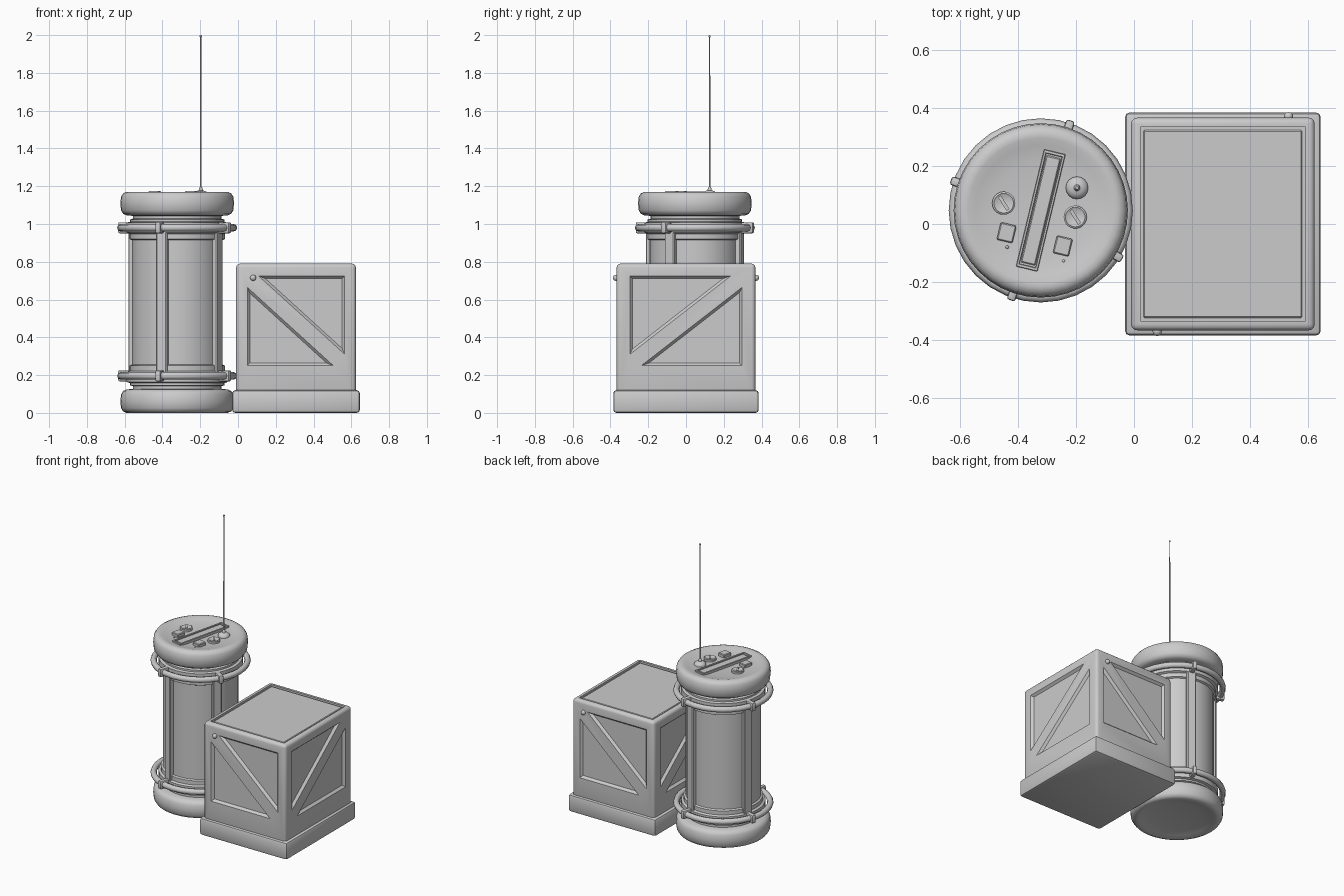
import bpy, bmesh
from math import cos, sin, pi, radians
from mathutils import Matrix, Vector

if "Cube" in bpy.data.objects:
    bpy.data.objects.remove(bpy.data.objects["Cube"])

CX, CY = -0.322, 0.047          # canister axis
KX = 0.307                      # crate centre in x


def finish(name, bm, angle=35):
    bmesh.ops.recalc_face_normals(bm, faces=bm.faces)
    me = bpy.data.meshes.new(name)
    bm.to_mesh(me)
    bm.free()
    ob = bpy.data.objects.new(name, me)
    bpy.context.collection.objects.link(ob)
    bpy.ops.object.select_all(action='DESELECT')
    ob.select_set(True)
    bpy.context.view_layer.objects.active = ob
    if angle:
        bpy.ops.object.shade_smooth_by_angle(angle=radians(angle))
    return ob


def box(bm, size, mat, bevel=0.0, seg=2):
    vs = bmesh.ops.create_cube(bm, size=1, matrix=mat @ Matrix.Diagonal((*size, 1)))['verts']
    if bevel:
        es = list({e for v in vs for e in v.link_edges})
        bmesh.ops.bevel(bm, geom=es, offset=bevel, segments=seg, profile=0.5, affect='EDGES')


def lathe(bm, profile, centre, seg=32):
    rings = []
    for r, z in profile:
        if r == 0:
            rings.append([bm.verts.new((centre[0], centre[1], z))])
        else:
            rings.append([bm.verts.new((centre[0] + r * cos(2 * pi * i / seg),
                                        centre[1] + r * sin(2 * pi * i / seg), z)) for i in range(seg)])
    for a, b in zip(rings, rings[1:]):
        for i in range(seg):
            j = (i + 1) % seg
            f = [a[i % len(a)], a[j % len(a)], b[j % len(b)], b[i % len(b)]]
            bm.faces.new(list(dict.fromkeys(f)))


def move(x, y, z, turn=0.0):
    return Matrix.Translation((x, y, z)) @ Matrix.Rotation(turn, 4, 'Z')


# --- crate plinth
bm = bmesh.new()
box(bm, (0.676, 0.77, 0.12), move(KX, 0, 0.06), 0.016)
finish("crate_plinth", bm)

# --- crate body with recessed triangular panels either side of a diagonal brace
bm = bmesh.new()
box(bm, (0.634, 0.734, 0.72), move(KX, 0, 0.43), 0.02, 3)
body = finish("crate_body", bm, 0)


def panel_cutter(bm, tri, turn, dist, flip):
    a, b, c = [Vector((u * flip, z)) for u, z in tri]
    la, lb, lc = (b - c).length, (c - a).length, (a - b).length
    mid = (a * la + b * lb + c * lc) / (la + lb + lc)
    inr = abs((b - a).cross(c - a)) / (la + lb + lc)
    depth, slope = 0.016, 0.014
    mat = move(KX, 0, 0, turn)
    rings = []
    for d in (-0.01, depth):
        k = (inr - slope * d / depth) / inr
        rings.append([bm.verts.new(mat @ Vector((q.x, -dist + d, q.y)))
                      for q in (mid + (p - mid) * k for p in (a, b, c))])
    bm.faces.new(rings[0])
    bm.faces.new(rings[1])
    for i in range(3):
        j = (i + 1) % 3
        bm.faces.new((rings[0][i], rings[0][j], rings[1][j], rings[1][i]))


bm = bmesh.new()
for n in range(4):
    half, dist, flip = ((0.258, 0.367, 1), (0.297, 0.317, -1))[n % 2]
    lo, hi, g = 0.25, 0.725, 0.06
    panel_cutter(bm, ((-half + g, hi), (half, hi), (half, lo + g)), n * pi / 2, dist, flip)
    panel_cutter(bm, ((-half, hi - g), (-half, lo), (half - g, lo)), n * pi / 2, dist, flip)
box(bm, (0.57, 0.67, 0.04), move(KX, 0, 0.797))
cutter = finish("crate_cutter", bm, 0)
cutter.hide_render = True
mod = body.modifiers.new("panels", 'BOOLEAN')
mod.operation, mod.solver, mod.object = 'DIFFERENCE', 'EXACT', cutter
bpy.ops.object.select_all(action='DESELECT')
body.select_set(True)
bpy.context.view_layer.objects.active = body
bpy.ops.object.modifier_apply(modifier=mod.name)
bpy.data.objects.remove(cutter)
bpy.ops.object.shade_smooth_by_angle(angle=radians(35))

# --- raised lid panel inside the top groove
bm = bmesh.new()
box(bm, (0.548, 0.648, 0.02), move(KX, 0, 0.776), 0.004, 1)
finish("crate_lid_panel", bm)

# --- pegs at the top of the front and back braces
for name, s in (("crate_peg_front", -1), ("crate_peg_back", 1)):
    bm = bmesh.new()
    bmesh.ops.create_uvsphere(bm, u_segments=12, v_segments=8, radius=0.016,
                              matrix=move(KX + s * 0.227, s * 0.371, 0.715))
    finish(name, bm)

# --- canister body: one half profile mirrored about mid height
half = [(0, .02), (.17, .018), (.225, .008), (.25, .001), (.268, 0), (.286, .008), (.297, .025), (.301, .06),
        (.297, .098), (.286, .116), (.268, .124), (.235, .127), (.235, .142), (.25, .146), (.25, .158),
        (.267, .163), (.267, .215), (.252, .222), (.252, .25), (.24, .256)]
bm = bmesh.new()
lathe(bm, half + [(r, 1.17 - z) for r, z in reversed(half)], (CX, CY), 40)
finish("canister_body", bm, 40)

# --- vertical posts, carrying rings and their clips
spokes = [radians(a) for a in (71.5, 161.5, 251.5, 329)]
bm = bmesh.new()
for t in spokes:
    box(bm, (0.05, 0.06, 0.76), move(CX + .24 * cos(t), CY + .24 * sin(t), 0.585, t), 0.006, 1)
finish("canister_posts", bm)

for name, z in (("lower", 0.196), ("upper", 0.98)):
    bm = bmesh.new()
    tube = [(0.298 + .02 * cos(k * pi / 4), z + .02 * sin(k * pi / 4)) for k in range(9)]
    lathe(bm, tube, (CX, CY), 32)
    bmesh.ops.remove_doubles(bm, verts=bm.verts, dist=1e-5)
    finish(name + "_ring", bm, 60)
    bm = bmesh.new()
    for t in spokes:
        box(bm, (0.085, 0.03, 0.058), move(CX + .285 * cos(t), CY + .285 * sin(t), z, t), 0.008, 2)
    finish(name + "_ring_clips", bm)

# --- carry handle across the top: raised frame with a sunken grip
TILT = radians(-13.5)
bm = bmesh.new()
for s in (-1, 1):
    box(bm, (0.01, 0.416, 0.025), move(CX, CY, 1.157, TILT) @ Matrix.Translation((s * .033, 0, 0)), 0.002, 1)
    box(bm, (0.07, 0.012, 0.025), move(CX, CY, 1.157, TILT) @ Matrix.Translation((0, s * .202, 0)), 0.002, 1)
finish("handle_frame", bm)
bm = bmesh.new()
box(bm, (0.052, 0.38, 0.03), move(CX, CY, 1.149, TILT), 0.004, 1)
finish("handle_grip", bm)

# --- square buttons with indicator dots, and round dials
bm = bmesh.new()
for x, y in ((-.44, -.03), (-.246, -.076)):
    box(bm, (0.056, 0.062, 0.035), move(x, y, 1.157, TILT), 0.004, 1)
finish("square_buttons", bm)
bm = bmesh.new()
for x, y in ((-.438, -.08), (-.243, -.128)):
    bmesh.ops.create_uvsphere(bm, u_segments=8, v_segments=6, radius=0.006, matrix=move(x, y, 1.153))
finish("indicator_dots", bm)
bm = bmesh.new()
for x, y in ((-.45, .072), (-.203, .024)):
    lathe(bm, [(.04, 1.14), (.04, 1.164), (.034, 1.168), (.028, 1.164), (0, 1.164)], (x, y), 20)
    box(bm, (0.012, 0.056, 0.014), move(x, y, 1.164, TILT + .8))
finish("round_dials", bm)

# --- antenna: domed base, thin rod and tip
bm = bmesh.new()
lathe(bm, [(.039, 1.14), (.039, 1.158), (.034, 1.168), (.022, 1.175), (.011, 1.178), (.009, 1.19),
           (.0045, 1.197), (.003, 1.988), (.006, 1.991), (.006, 1.997), (0, 2.0)], (-.197, .125), 16)
finish("antenna", bm)
